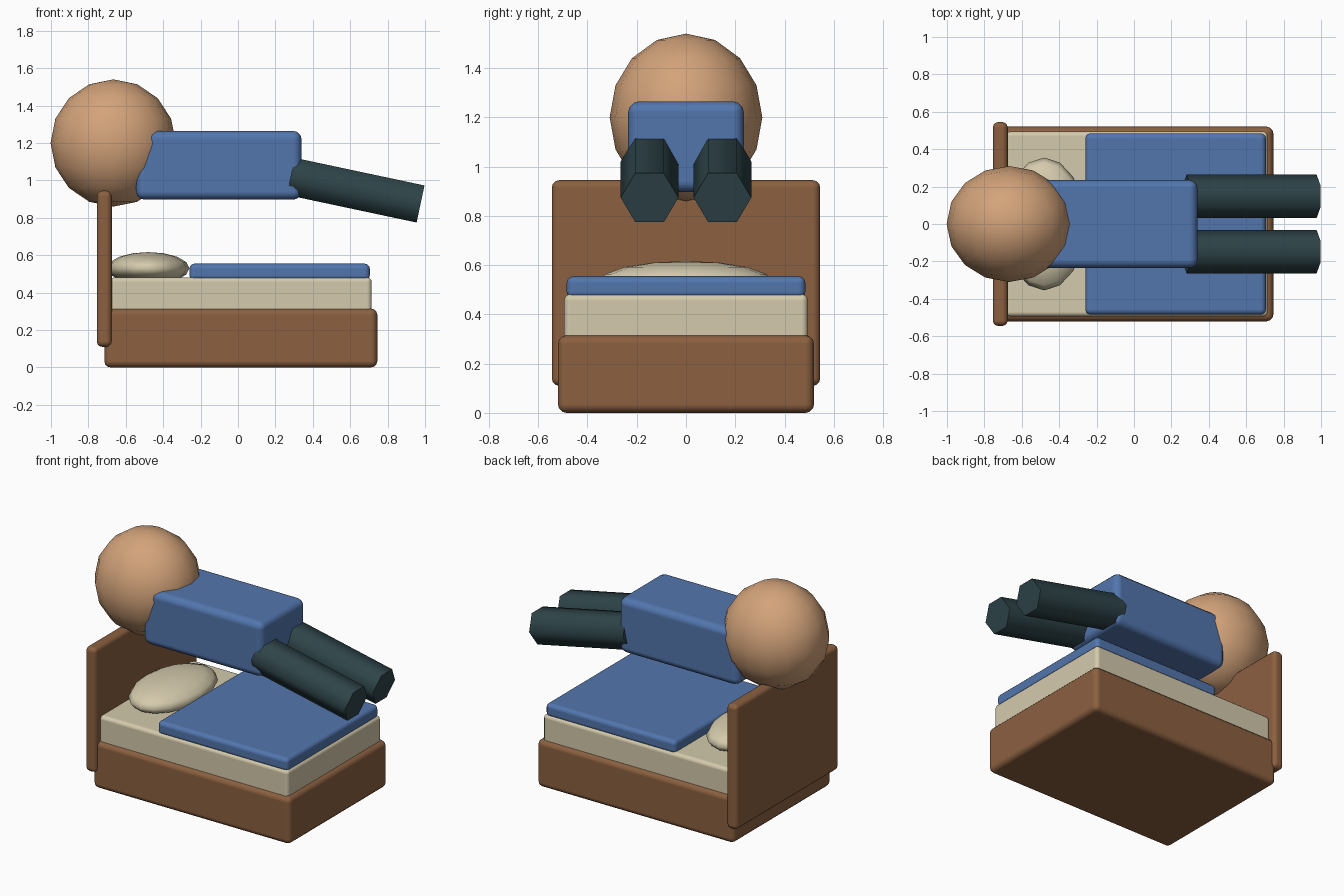
import bpy
from math import radians, sin, cos
from mathutils import Vector

cube = bpy.data.objects.get("Cube")
if cube:
    bpy.data.objects.remove(cube, do_unlink=True)


def material(name, rgb):
    """Flat material from 0-255 sRGB values, stored as linear."""
    linear = [((c / 255 + 0.055) / 1.055) ** 2.4 for c in rgb]
    mat = bpy.data.materials.new(name)
    mat.use_nodes = True
    mat.diffuse_color = (*linear, 1)
    shader = mat.node_tree.nodes["Principled BSDF"]
    shader.inputs["Base Color"].default_value = (*linear, 1)
    shader.inputs["Roughness"].default_value = 0.8
    return mat


wood = material("brown wood", (139, 96, 64))
cream = material("cream linen", (212, 202, 172))
blue = material("blue cloth", (82, 118, 174))
skin = material("tan skin", (211, 163, 122))
slate = material("dark slate cloth", (46, 68, 73))


def finish(name, mat, angle):
    obj = bpy.context.object
    obj.name = name
    obj.data.materials.append(mat)
    bpy.ops.object.shade_smooth_by_angle(angle=radians(angle))
    return obj


def rounded_box(name, mat, x, y, z, radius):
    """Box from (min, max) ranges in x and z, and a half width in y."""
    bpy.ops.mesh.primitive_cube_add(
        size=1, location=(sum(x) / 2, 0, sum(z) / 2))
    obj = bpy.context.object
    obj.scale = (x[1] - x[0], 2 * y, z[1] - z[0])
    bpy.ops.object.transform_apply(location=False, rotation=False, scale=True)
    finish(name, mat, 60)
    bevel = obj.modifiers.new("rounded edges", 'BEVEL')
    bevel.width = radius
    bevel.segments = 3
    bevel.harden_normals = True


def ellipsoid(name, mat, location, radii):
    bpy.ops.mesh.primitive_uv_sphere_add(
        segments=16, ring_count=8, radius=1, location=location)
    bpy.context.object.scale = radii
    bpy.ops.object.transform_apply(location=False, rotation=False, scale=True)
    finish(name, mat, 80)


# Bed
rounded_box("bed_base", wood, (-0.715, 0.745), 0.52, (0, 0.315), 0.035)
rounded_box("headboard", wood, (-0.755, -0.675), 0.545, (0.11, 0.945), 0.03)
rounded_box("mattress", cream, (-0.685, 0.715), 0.495, (0.28, 0.482), 0.025)
rounded_box("blanket", blue, (-0.26, 0.705), 0.485, (0.465, 0.555), 0.028)
ellipsoid("pillow", cream, (-0.48, 0, 0.53), (0.22, 0.355, 0.087))

# Floating sleeper
ellipsoid("head", skin, (-0.667, 0, 1.2), (0.335, 0.31, 0.34))
rounded_box("torso", blue, (-0.545, 0.34), 0.235, (0.897, 1.265), 0.045)

# Hexagonal legs, sloping down away from the torso
tilt = radians(102)
length = 0.71
axis = Vector((sin(tilt), 0, cos(tilt)))
for name, side in (("front_leg", -1), ("back_leg", 1)):
    foot = Vector((0.976, side * 0.148, 0.874))
    bpy.ops.mesh.primitive_cylinder_add(
        vertices=6, radius=0.117, depth=length,
        location=foot - axis * length / 2, rotation=(0, tilt, 0))
    finish(name, slate, 65)
